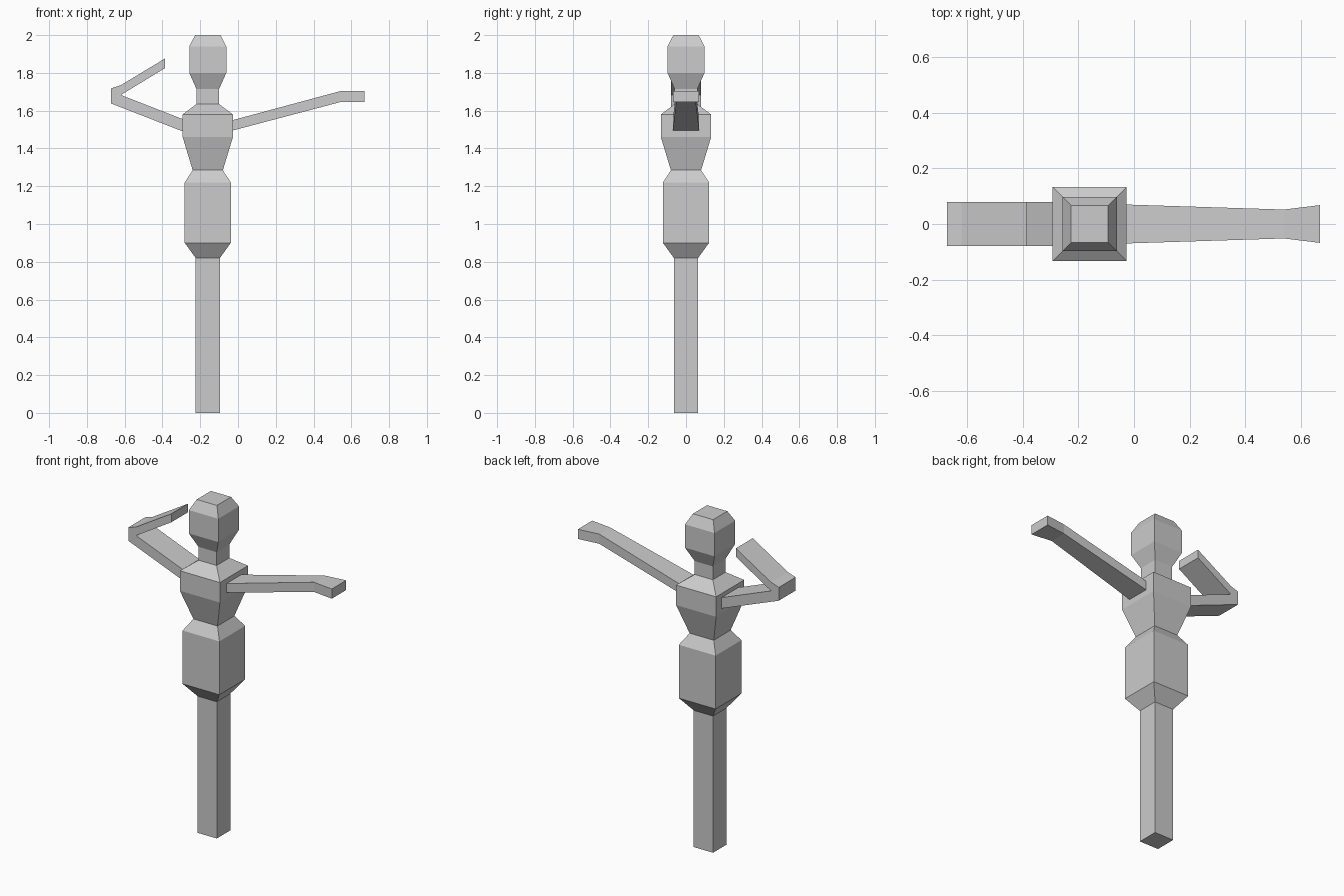
import bpy
import bmesh

cube = bpy.data.objects.get("Cube")
if cube:
    bpy.data.objects.remove(cube, do_unlink=True)

BODY_X = -0.16

grey = bpy.data.materials.new("plain grey")
grey.use_nodes = True
grey.diffuse_color = (0.6, 0.6, 0.6, 1)
grey.node_tree.nodes["Principled BSDF"].inputs["Base Color"].default_value = (0.6, 0.6, 0.6, 1)


def loft(name, rings):
    """Bridge a list of four-cornered rings into a closed flat-shaded solid."""
    bm = bmesh.new()
    loops = [[bm.verts.new(p) for p in ring] for ring in rings]
    for a, b in zip(loops, loops[1:]):
        for i in range(4):
            j = (i + 1) % 4
            bm.faces.new((a[i], a[j], b[j], b[i]))
    bm.faces.new(loops[0])
    bm.faces.new(loops[-1])
    bmesh.ops.recalc_face_normals(bm, faces=bm.faces)
    mesh = bpy.data.meshes.new(name)
    bm.to_mesh(mesh)
    bm.free()
    mesh.materials.append(grey)
    obj = bpy.data.objects.new(name, mesh)
    bpy.context.collection.objects.link(obj)


def column(name, profile):
    """Square body section from (height, half width) pairs."""
    loft(name, [[(BODY_X + sx * r, sy * r, z)
                 for sx, sy in ((-1, -1), (1, -1), (1, 1), (-1, 1))]
                for z, r in profile])


def limb(name, stations):
    """Arm from (lower x, lower z, upper x, upper z, half depth) stations."""
    loft(name, [[(xl, -d, zl), (xl, d, zl), (xu, d, zu), (xu, -d, zu)]
                for xl, zl, xu, zu, d in stations])


# Stacked body
column("legs", [(0, 0.064), (0.82, 0.064)])
column("hips", [(0.82, 0.064), (0.9, 0.122), (1.22, 0.122), (1.285, 0.08)])
column("torso", [(1.285, 0.08), (1.46, 0.133), (1.58, 0.133), (1.635, 0.06)])
column("neck", [(1.635, 0.06), (1.715, 0.06)])
column("head", [(1.715, 0.06), (1.8, 0.098), (1.94, 0.098), (2.0, 0.067)])

# Outstretched arm with flared hand
limb("left_arm", [(-0.028, 1.495, -0.028, 1.55, 0.07),
                  (0.54, 1.645, 0.54, 1.703, 0.052),
                  (0.67, 1.645, 0.67, 1.703, 0.068)])

# Bent arm: the elbow is a short block whose inner face carries the forearm
limb("right_arm", [(-0.292, 1.49, -0.292, 1.555, 0.08),
                   (-0.672, 1.638, -0.62, 1.683, 0.08)])
limb("right_forearm", [(-0.672, 1.638, -0.62, 1.683, 0.08),
                       (-0.672, 1.718, -0.62, 1.683, 0.08),
                       (-0.62, 1.735, -0.62, 1.683, 0.08),
                       (-0.387, 1.876, -0.387, 1.825, 0.08)])
